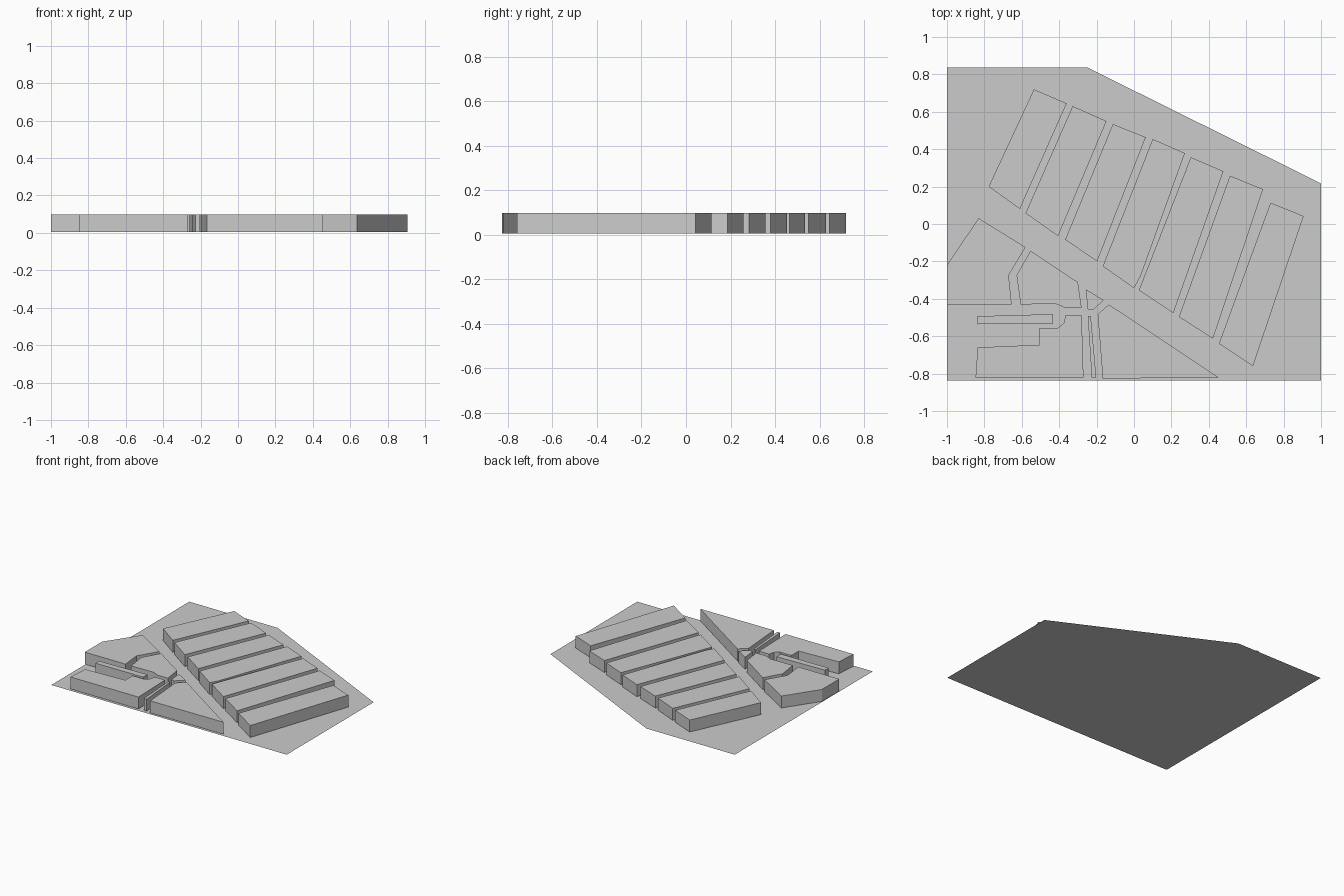
import bpy
import bmesh

default_cube = bpy.data.objects.get("Cube")
if default_cube:
    bpy.data.objects.remove(default_cube, do_unlink=True)

BASE, ROOF = 0.005, 0.097

# One plain grey for the whole site
grey = bpy.data.materials.new("plain grey")
grey.use_nodes = True
colour = (0.6, 0.6, 0.6, 1)
grey.diffuse_color = colour
grey.node_tree.nodes["Principled BSDF"].inputs["Base Color"].default_value = colour


def add_outline(name, outline, bottom, top=None):
    """Make a flat sheet from an outline, or a block when a top height is given."""
    bm = bmesh.new()
    face = bm.faces.new([bm.verts.new((x, y, bottom)) for x, y in outline])
    face.normal_update()
    if face.normal.z < 0:
        face.normal_flip()
    if top is not None:
        extruded = bmesh.ops.extrude_face_region(bm, geom=[face], use_keep_orig=True)
        raised = [item for item in extruded["geom"] if isinstance(item, bmesh.types.BMVert)]
        bmesh.ops.translate(bm, verts=raised, vec=(0, 0, top - bottom))
        bmesh.ops.recalc_face_normals(bm, faces=bm.faces[:])
    mesh = bpy.data.meshes.new(name)
    bm.to_mesh(mesh)
    bm.free()
    mesh.materials.append(grey)
    part = bpy.data.objects.new(name, mesh)
    bpy.context.collection.objects.link(part)
    return part


# Ground sheet with one cut corner
add_outline("ground", [(-1, -.837), (1, -.837), (1, .217), (-.25, .837), (-1, .837)], 0)

# Row of long parallel blocks: back left, back right, front right, front left
long_blocks = [
    [(-.535, .72), (-.36, .645), (-.61, .08), (-.777, .2)],
    [(-.328, .63), (-.147, .55), (-.406, -.065), (-.58, .058)],
    [(-.113, .534), (.063, .464), (-.197, -.2), (-.368, -.084)],
    [(.1, .454), (.272, .379), (.035, -.28), (0, -.343), (-.167, -.226)],
    [(.304, .357), (.478, .282), (.21, -.477), (.026, -.354)],
    [(.513, .258), (.69, .186), (.422, -.613), (.24, -.496)],
    [(.73, .114), (.907, .042), (.636, -.76), (.454, -.64)],
]
for number, outline in enumerate(long_blocks, start=1):
    add_outline(f"long_block_{number}", outline, BASE, ROOF)

# Irregular blocks around the street junction
add_outline("west_block", [(-.831, .031), (-.58, -.124), (-.67, -.274),
                           (-.654, -.43), (-1, -.43), (-1, -.22)], BASE, ROOF)
add_outline("middle_block", [(-.553, -.143), (-.3, -.311), (-.28, -.45), (-.365, -.45),
                             (-.418, -.427), (-.606, -.43), (-.628, -.274)], BASE, ROOF)
add_outline("junction_island", [(-.258, -.349), (-.162, -.407),
                                (-.22, -.461), (-.247, -.456)], BASE, ROOF)
add_outline("street_divider", [(-.247, -.493), (-.231, -.493),
                               (-.202, -.82), (-.226, -.82)], BASE, ROOF)
add_outline("triangular_block", [(-.135, -.43), (.454, -.822),
                                 (-.167, -.826), (-.194, -.483)], BASE, ROOF)
add_outline("stepped_block", [(-.365, -.486), (-.28, -.486), (-.27, -.822),
                              (-.847, -.822), (-.836, -.66), (-.505, -.646),
                              (-.505, -.557), (-.408, -.557), (-.376, -.53)], BASE, ROOF)
add_outline("slim_block", [(-.836, -.493), (-.432, -.482),
                           (-.432, -.534), (-.836, -.536)], BASE, ROOF)
